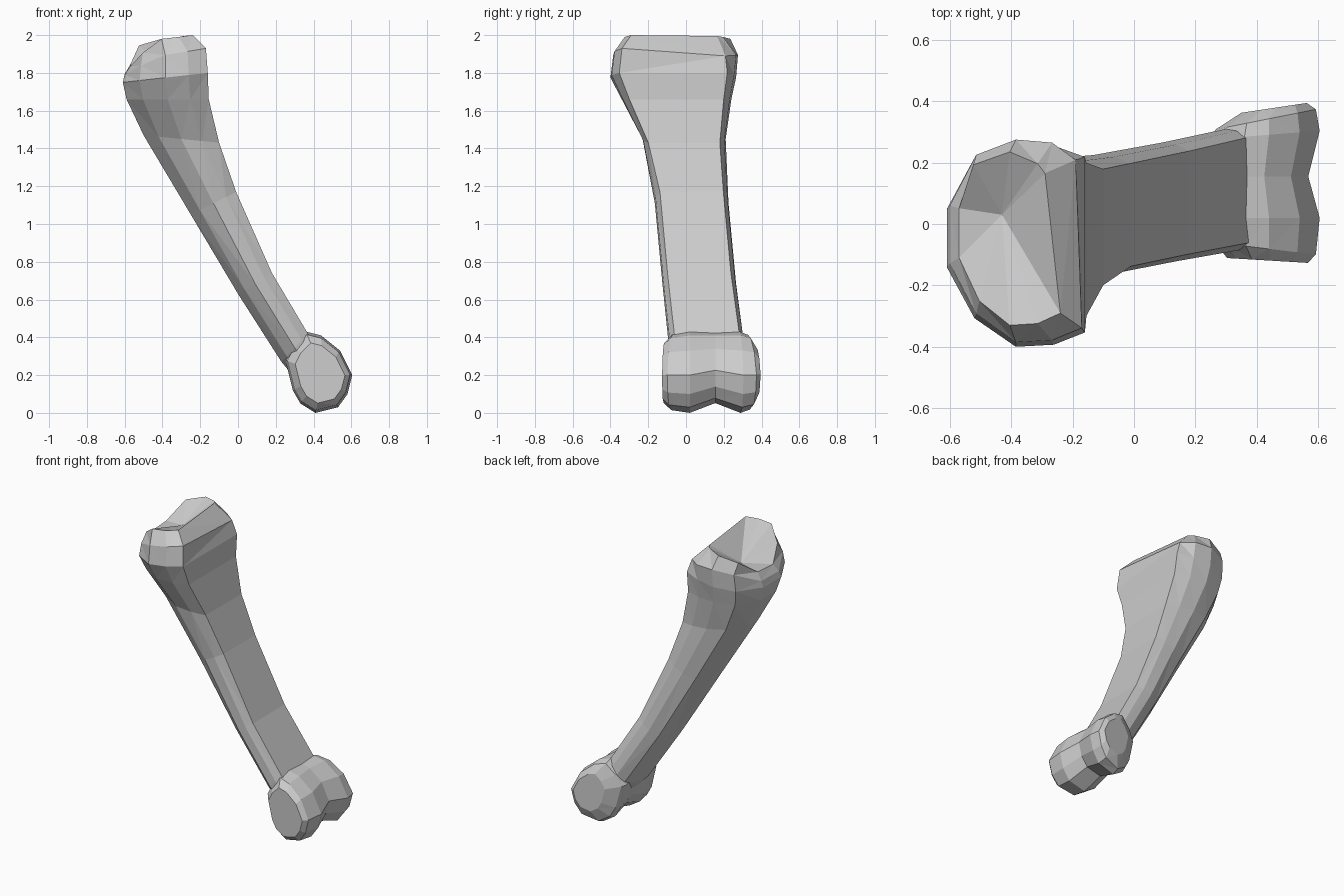
import bpy, bmesh
from mathutils import Vector

if "Cube" in bpy.data.objects:
    bpy.data.objects.remove(bpy.data.objects["Cube"])


def loft(name, rings, start_tip=None, end_tip=None):
    """Skin a list of equal-sized closed rings; ends close flat or to a tip point."""
    bm = bmesh.new()
    loops = [[bm.verts.new(p) for p in ring] for ring in rings]
    n = len(loops[0])
    for lo, hi in zip(loops, loops[1:]):
        for i in range(n):
            j = (i + 1) % n
            bm.faces.new((lo[i], lo[j], hi[j], hi[i]))
    for loop, tip in ((loops[0], start_tip), (loops[-1], end_tip)):
        if tip is None:
            bm.faces.new(loop)
        else:
            t = bm.verts.new(tip)
            for i in range(n):
                bm.faces.new((loop[i], loop[(i + 1) % n], t))
    bmesh.ops.triangulate(bm, faces=[f for f in bm.faces if len(f.verts) == 4])
    bmesh.ops.recalc_face_normals(bm, faces=bm.faces[:])
    mesh = bpy.data.meshes.new(name)
    bm.to_mesh(mesh)
    bm.free()
    obj = bpy.data.objects.new(name, mesh)
    bpy.context.collection.objects.link(obj)
    return obj


# D-shaped section: flat towards +x, rounded towards -x
SECTION = [(1, .86), (1, -.86), (.55, -.98), (0, -1), (-.6, -.72),
           (-1, -.22), (-1, .35), (-.6, .85), (0, 1), (.55, .97)]


def section(lx, lz, rx, rz, y0, y1, lift):
    """Section between a left and right outline point, sides raised by lift."""
    left, right = Vector((lx, 0, lz)), Vector((rx, 0, rz))
    return [left.lerp(right, (a + 1) / 2)
            + Vector((0, (y0 + y1) / 2 + b * (y1 - y0) / 2,
                      lift * abs(b) * (1 - max(a, 0))))
            for a, b in SECTION]


# Shaft flaring into the upper head with its hollow joint surface
shaft_rings = [section(*r) for r in (
    (.34, .14, .48, .26, -.05, .30, 0),
    (.23, .27, .37, .42, -.09, .31, 0),
    (.00, .63, .18, .74, -.125, .265, 0),
    (-.25, 1.05, -.01, 1.17, -.165, .225, 0),
    (-.50, 1.47, -.10, 1.43, -.23, .21, 0),
    (-.59, 1.66, -.155, 1.66, -.34, .24, 0),
    (-.61, 1.75, -.16, 1.80, -.40, .265, 0),
    (-.60, 1.78, -.17, 1.93, -.385, .275, .04),
    (-.57, 1.82, -.24, 2.0, -.33, .235, .07),
)]
# Round off the head's back corner and raise its back lobe
for ring, point, shift in ((7, 0, (-.02, -.02, -.04)), (7, 9, (0, 0, -.02)),
                           (8, 0, (-.05, -.03, -.005)), (8, 9, (0, -.03, 0)),
                           (8, 7, (-.02, 0, .03)), (7, 7, (0, 0, .03))):
    shaft_rings[ring][point] += Vector(shift)
bone = loft("bone", shaft_rings, end_tip=(-.43, .03, 1.86))

# Lower joint: side outline swept across y, pinched in the middle for the groove
OUTLINE = [(.25, .28), (.29, .12), (.33, .05), (.41, 0), (.53, .03),
           (.58, .10), (.605, .20), (.54, .33), (.44, .41), (.36, .43), (.29, .36)]


def slice_at(y, scale, cx, cz, slope):
    """Scaled outline about (cx, cz); slope slants the slice in y along x."""
    return [(cx + (x - cx) * scale, y + slope * (x - cx) * scale,
             cz + (z - cz) * scale) for x, z in OUTLINE]


knuckle = loft("knuckle", [slice_at(*s) for s in (
    (-.12, .74, .455, .20, -.06),
    (-.08, .93, .43, .21, -.12),
    (.02, 1.0, .43, .21, 0),
    (.155, .87, .32, .40, 0),
    (.29, 1.0, .43, .21, .08),
    (.345, .92, .45, .22, .2),
    (.385, .60, .50, .22, .15),
)])

# Fuse the joint into the shaft
union = bone.modifiers.new("fuse", 'BOOLEAN')
union.operation = 'UNION'
union.solver = 'EXACT'
union.object = knuckle
bpy.context.view_layer.objects.active = bone
bone.select_set(True)
bpy.ops.object.modifier_apply(modifier=union.name)
bpy.data.objects.remove(knuckle)
